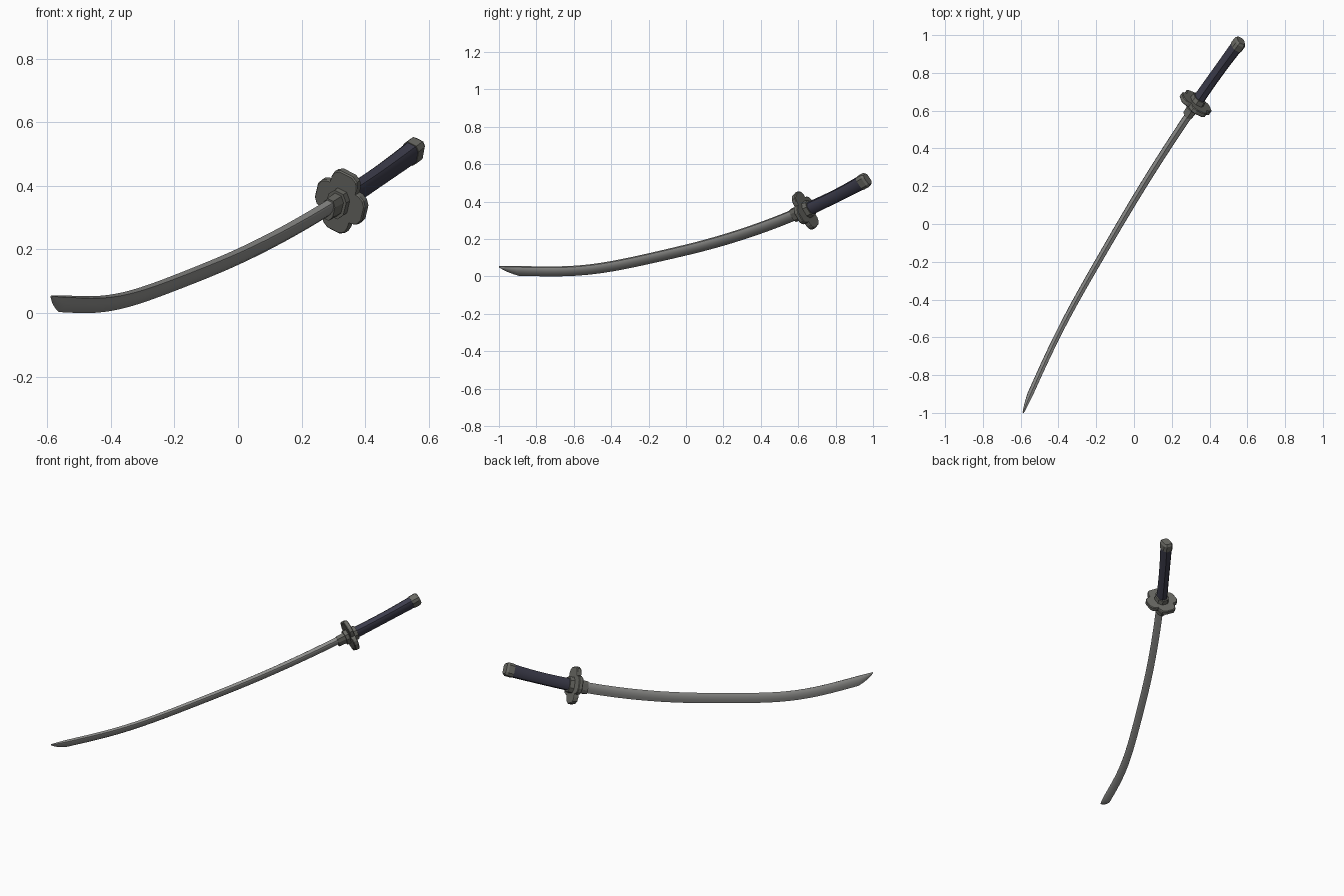
import bpy, bmesh, math
from mathutils import Vector

if "Cube" in bpy.data.objects:
    bpy.data.objects.remove(bpy.data.objects["Cube"])

# Sword plane: D runs tip to pommel, S points to the cutting edge, N is sideways
D = Vector((0.498, 0.841, 0.211)).normalized()
S = Vector((-0.273, 0.382, -0.881))
S = (S - D * S.dot(D)).normalized()
N = D.cross(S)
MID = Vector((-0.0135, -0.0085, 0.281))
R, HALF, SAG = 4.884, 1.161, 0.14


def depth(u):
    """Sag of the sword's centre line, a little deeper towards the tip."""
    v = SAG - (R - math.sqrt(R * R - u * u))
    if -HALF < u < 0:
        v += 0.018 * math.sin(math.pi * (-u / HALF) ** 1.3) ** 2
    return v


def place(u, w, t):
    """Point at u along the curve, w towards the edge, t sideways."""
    slope = (depth(u + 0.005) - depth(u - 0.005)) / 0.01
    across = (S - D * slope).normalized()
    return MID + D * u + S * depth(u) + across * w + N * t


def material(name, rgb):
    m = bpy.data.materials.new(name)
    m.diffuse_color = (*rgb, 1)
    m.use_nodes = True
    m.node_tree.nodes["Principled BSDF"].inputs["Base Color"].default_value = m.diffuse_color
    return m


steel = material("blade steel", (0.27, 0.27, 0.26))
iron = material("dark iron", (0.14, 0.14, 0.125))
navy = material("navy wrap", (0.045, 0.045, 0.07))


def loft(name, rings, mat, angle):
    """Skin a list of rings, each a list of (u, w, t)."""
    bm = bmesh.new()
    vs = [[bm.verts.new(place(*p)) for p in ring] for ring in rings]
    n = len(vs[0])
    for a, b in zip(vs, vs[1:]):
        for i in range(n):
            j = (i + 1) % n
            bm.faces.new((a[i], a[j], b[j], b[i]))
    bm.faces.new(vs[0])
    bm.faces.new(vs[-1])
    bmesh.ops.recalc_face_normals(bm, faces=bm.faces)
    me = bpy.data.meshes.new(name)
    bm.to_mesh(me)
    bm.free()
    me.materials.append(mat)
    ob = bpy.data.objects.new(name, me)
    bpy.context.collection.objects.link(ob)
    bpy.ops.object.select_all(action='DESELECT')
    ob.select_set(True)
    bpy.context.view_layer.objects.active = ob
    if angle:
        bpy.ops.object.shade_smooth_by_angle(angle=math.radians(angle))
    return ob


def oct_ring(u, w, t, c=0.5):
    """Chamfered rectangular section with half sizes w and t."""
    return [(u, w * a, t * b) for a, b in
            ((1, c), (c, 1), (-c, 1), (-1, c), (-1, -c), (-c, -1), (c, -1), (1, -c))]


def blade_ring(u):
    k = (u + 1.172) / 1.852                 # 0 at tip, 1 at guard
    half = 0.027 + 0.003 * k
    thick = 0.012 + 0.006 * k
    tip = min(1, (u + 1.172) / 0.10)        # edge sweeps up to the point
    edge = -half + 2 * half * max(0.03, tip) ** 0.6
    thick *= 0.25 + 0.75 * tip ** 0.6
    span = edge + half
    side = [(0.0, 0.6), (0.12, 0.9), (0.42, 1.0), (0.72, 0.62)]
    ring = [(u, -half + span * f, thick * g) for f, g in side]
    return ring + [(u, edge, 0)] + [(u, w, -t) for u, w, t in reversed(ring)]


# Curved blade with its swept point
us = [-1.172, -1.165, -1.15, -1.13, -1.10, -1.07]
us += [-1.07 + 1.75 * i / 32 for i in range(1, 33)]
loft("blade", [blade_ring(u) for u in us], steel, 40)

# Collar and washers either side of the guard
loft("blade_collar", [oct_ring(0.648, 0.036, 0.022), oct_ring(0.70, 0.038, 0.025)], iron, 0)
loft("front_washer", [oct_ring(0.694, 0.046, 0.034), oct_ring(0.72, 0.046, 0.034)], iron, 0)
loft("rear_washer", [oct_ring(0.735, 0.046, 0.036), oct_ring(0.768, 0.043, 0.034)], iron, 0)

# Four-lobed guard: one quarter of the outline mirrored round
quarter = [(0.106, 0.024), (0.094, 0.042), (0.074, 0.049), (0.054, 0.050),
           (0.052, 0.064), (0.043, 0.080), (0.025, 0.090)]
outline = quarter + [(-w, t) for w, t in reversed(quarter)]
outline += [(-w, -t) for w, t in quarter] + [(w, -t) for w, t in reversed(quarter)]
loft("guard", [[(u, w * k, t * k) for w, t in outline] for u, k in
               ((0.715, 0.96), (0.719, 1), (0.738, 1), (0.742, 0.96))], iron, 0)

# Handle, slightly waisted, and end cap
handle = []
for i in range(11):
    f = i / 10
    grow = 1 - 0.07 * math.sin(math.pi * f) + 0.06 * f
    handle.append(oct_ring(0.755 + 0.375 * f, 0.034 * grow, 0.026 * grow, 0.55))
loft("handle", handle, navy, 50)
loft("pommel_cap", [oct_ring(1.118, 0.038, 0.029, 0.6), oct_ring(1.152, 0.038, 0.029, 0.6),
                    oct_ring(1.165, 0.030, 0.022, 0.6)], iron, 0)

# Rest the sword on the ground
obs = list(bpy.context.collection.objects)
low = min(v.co.z for o in obs for v in o.data.vertices)
for o in obs:
    for v in o.data.vertices:
        v.co.z -= low
